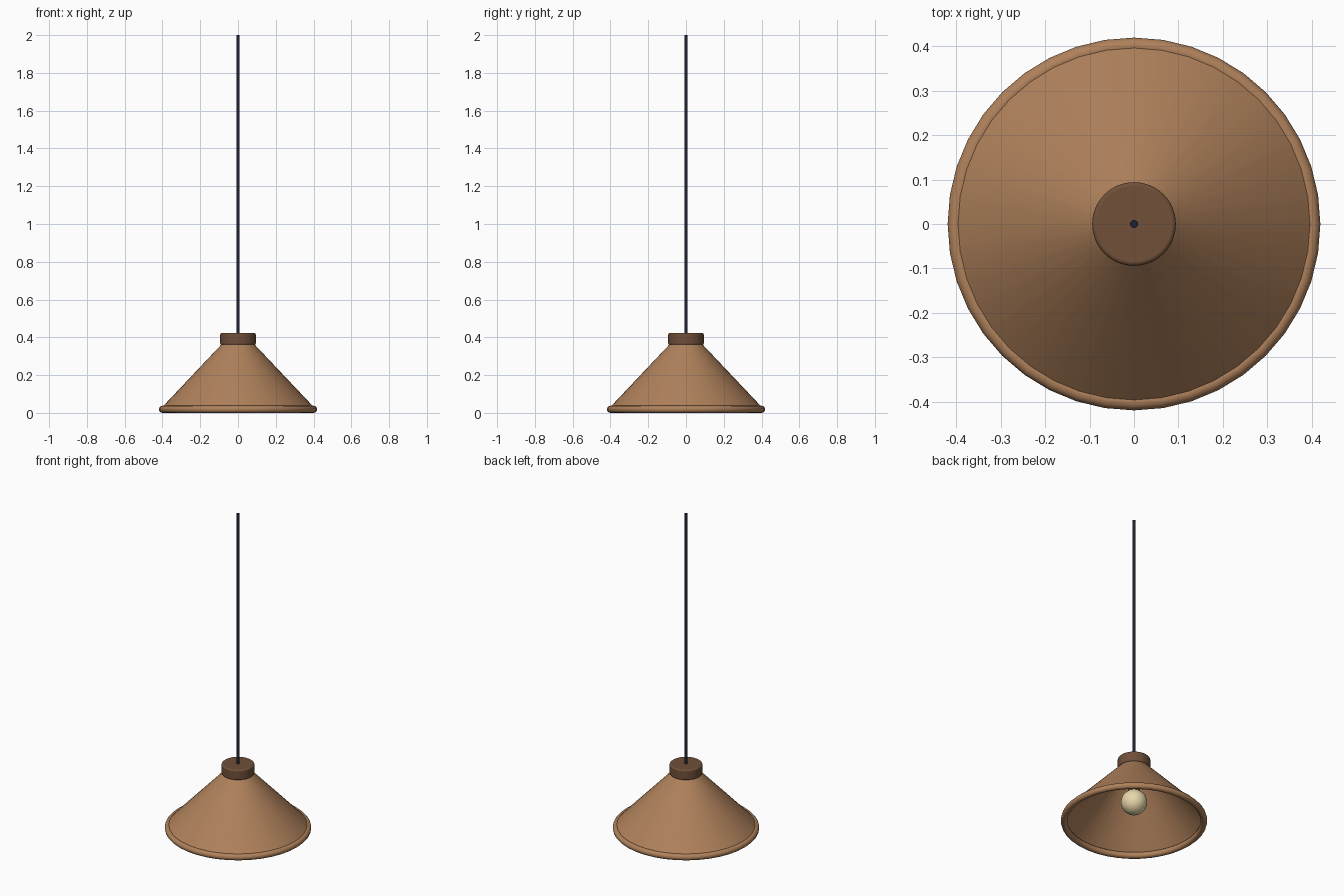
import bpy, bmesh, math

cube = bpy.data.objects.get("Cube")
if cube:
    bpy.data.objects.remove(cube, do_unlink=True)


def material(name, rgb):
    mat = bpy.data.materials.new(name)
    mat.use_nodes = True
    mat.diffuse_color = (*rgb, 1)
    mat.node_tree.nodes["Principled BSDF"].inputs["Base Color"].default_value = (*rgb, 1)
    return mat


copper = material("copper brown", (0.43, 0.22, 0.105))
dark_brown = material("dark brown", (0.162, 0.08, 0.04))
cord_black = material("blue black", (0.014, 0.014, 0.03))
warm_glass = material("warm cream", (0.91, 0.77, 0.46))


def finish(obj, name, mat):
    obj.name = obj.data.name = name
    obj.data.materials.append(mat)
    bpy.ops.object.shade_smooth_by_angle(angle=math.radians(40))
    return obj


def lathe(name, profile, mat, sides=40):
    """Spin a (radius, height) profile round the z axis."""
    bm = bmesh.new()
    verts = [bm.verts.new((r, 0, z)) for r, z in profile]
    edges = [bm.edges.new(pair) for pair in zip(verts, verts[1:])]
    bmesh.ops.spin(bm, geom=verts + edges, cent=(0, 0, 0), axis=(0, 0, 1),
                   angle=math.tau, steps=sides, use_duplicate=False)
    bmesh.ops.remove_doubles(bm, verts=bm.verts, dist=1e-4)
    bmesh.ops.recalc_face_normals(bm, faces=bm.faces)
    mesh = bpy.data.meshes.new(name)
    bm.to_mesh(mesh)
    bm.free()
    obj = bpy.data.objects.new(name, mesh)
    bpy.context.collection.objects.link(obj)
    bpy.ops.object.select_all(action="DESELECT")
    bpy.context.view_layer.objects.active = obj
    obj.select_set(True)
    return finish(obj, name, mat)


def cylinder(name, radius, bottom, top, mat, sides=40):
    bpy.ops.mesh.primitive_cylinder_add(vertices=sides, radius=radius, depth=top - bottom,
                                        location=(0, 0, (bottom + top) / 2))
    return finish(bpy.context.object, name, mat)


# Open conical shade and its rolled rim
lathe("shade", [(0.402, 0.03), (0.085, 0.365)], copper)
bpy.ops.mesh.primitive_torus_add(major_radius=0.4, minor_radius=0.019, major_segments=40,
                                 minor_segments=12, location=(0, 0, 0.019))
finish(bpy.context.object, "rim", copper)

# Collar with softened edges
collar = cylinder("collar", 0.094, 0.36, 0.424, dark_brown, 48)
bevel = collar.modifiers.new("soft edges", "BEVEL")
bevel.width = 0.008
bevel.segments = 3
bevel.limit_method = "ANGLE"

# Hanging cord
cylinder("cord", 0.009, 0.42, 2.0, cord_black, 16)

# Bulb and the socket that holds it
cylinder("socket", 0.035, 0.2, 0.365, dark_brown, 24)
bpy.ops.mesh.primitive_uv_sphere_add(segments=32, ring_count=16, radius=0.075,
                                     location=(0, 0, 0.14))
finish(bpy.context.object, "bulb", warm_glass)
